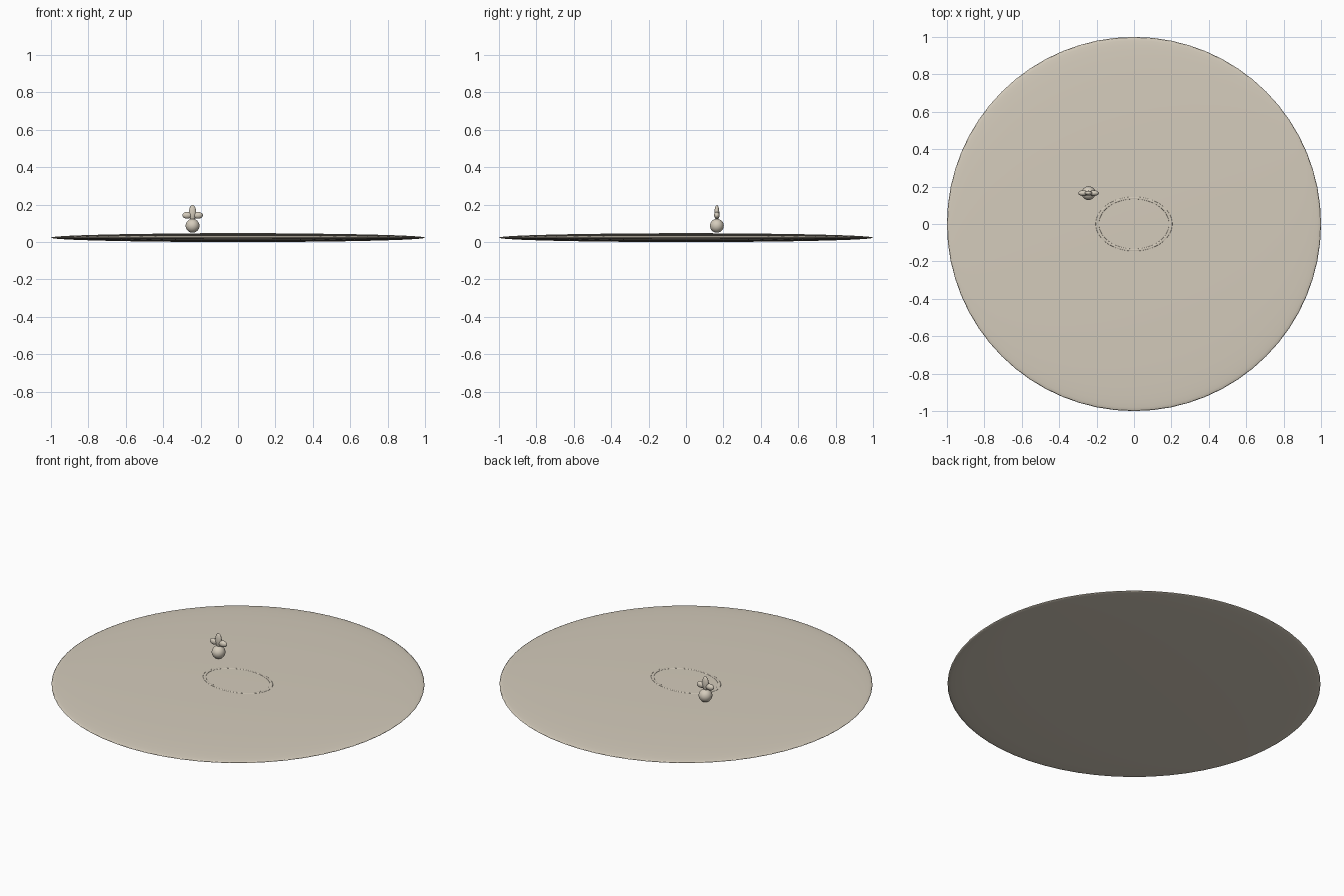
import bpy
from math import cos, sin, pi

cube = bpy.data.objects.get("Cube")
if cube:
    bpy.data.objects.remove(cube, do_unlink=True)

# Single stone-beige colour
stone = bpy.data.materials.new("beige_stone")
stone.use_nodes = True
colour = (0.66, 0.60, 0.50, 1)
stone.diffuse_color = colour
stone.node_tree.nodes["Principled BSDF"].inputs["Base Color"].default_value = colour


def finish(name):
    obj = bpy.context.object
    obj.name = name
    obj.data.materials.append(stone)
    bpy.ops.object.transform_apply(location=False, rotation=False, scale=True)
    bpy.ops.object.shade_smooth()
    return obj


def ellipsoid(name, centre, radii, segments=32, rings=16):
    bpy.ops.mesh.primitive_uv_sphere_add(
        segments=segments, ring_count=rings, radius=1, location=centre)
    bpy.context.object.scale = radii
    return finish(name)


# Wide, very flat lens-shaped ground
HALF = 0.0235
ellipsoid("ground_disc", (0, 0, HALF), (1, 1, HALF), 64, 32)

# Thin oval ring lying almost flush with the ground
bpy.ops.mesh.primitive_torus_add(
    major_segments=64, minor_segments=10,
    major_radius=0.196, minor_radius=0.009, location=(0, 0, 2 * HALF - 0.0005))
bpy.context.object.scale = (1, 0.71, 0.15)
finish("oval_ring")

# Small round figure with an upright leaf and two side leaves
X, Y = -0.243, 0.165
ellipsoid("round_body", (X, Y, 0.087), (0.037, 0.037, 0.037))
ellipsoid("upright_leaf", (X, Y, 0.156), (0.02, 0.013, 0.042))
for side, name in ((1, "left_leaf"), (-1, "right_leaf")):
    ellipsoid(name, (X + side * 0.029, Y, 0.143), (0.026, 0.015, 0.018))
